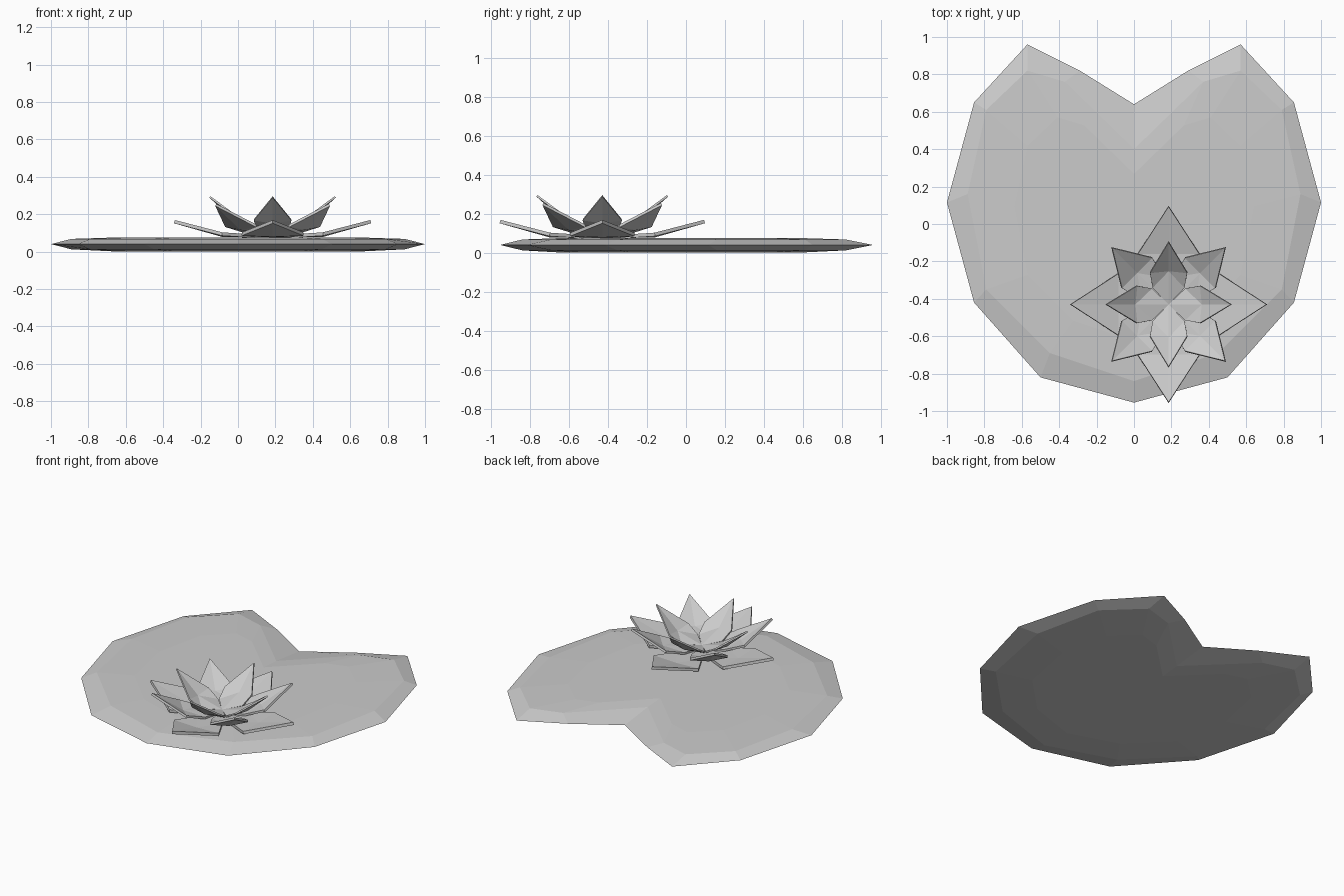
import bpy, bmesh, math
from mathutils import Vector, Matrix

if "Cube" in bpy.data.objects:
    bpy.data.objects.remove(bpy.data.objects["Cube"])


def make_object(name, bm):
    bmesh.ops.recalc_face_normals(bm, faces=bm.faces[:])
    mesh = bpy.data.meshes.new(name)
    bm.to_mesh(mesh)
    bm.free()
    ob = bpy.data.objects.new(name, mesh)
    bpy.context.collection.objects.link(ob)
    return ob


def mirrored(half):
    # half outline runs from the notch to the front tip; both ends lie on x = 0
    return half + [(-x, y) for x, y in half[-2:0:-1]]


# Lily pad: heart-like rim, bevelled to a slightly domed top and bottom
rim = mirrored([(0, .64), (.29, .82), (.57, .96), (.855, .65), (1, .115),
                (.855, -.42), (.5, -.82), (0, -.955)])
inner = mirrored([(0, .40), (.37, .76), (.57, .82), (.79, .61), (.89, .16),
                  (.79, -.35), (.45, -.69), (0, -.84)])
core = [(x * .72, y * .72 - .02) for x, y in inner]

bm = bmesh.new()
layers = [(core, .0), (inner, .012), (rim, .04), (inner, .068), (core, .076)]
rings = [[bm.verts.new((x, y, z)) for x, y in pts] for pts, z in layers]
n = len(rim)
for a, b in zip(rings, rings[1:]):
    for i in range(n):
        j = (i + 1) % n
        bm.faces.new((a[i], a[j], b[j], b[i]))
for ring, z in ((rings[0], 0), (rings[-1], .076)):
    c = bm.verts.new((0, 0, z))
    for i in range(n):
        bm.faces.new((c, ring[i], ring[(i + 1) % n]))
make_object("lily_pad", bm)


# Flower: rings of four pointed, cupped petals
def petal_ring(name, base, low, wide, tip, rib, thickness, start):
    """low/wide are (radius, half width, z); base/rib/tip are (radius, z)."""
    bm = bmesh.new()
    for k in range(4):
        rot = (Matrix.Translation((.185, -.43, 0))
               @ Matrix.Rotation(start + k * math.pi / 2, 4, 'Z'))

        def v(r, w, z):
            return bm.verts.new(rot @ Vector((r, w, z)))
        b, m, t = v(base[0], 0, base[1]), v(rib[0], 0, rib[1]), v(tip[0], 0, tip[1])
        for s in (1, -1):
            lo = v(low[0], s * low[1], low[2])
            wi = v(wide[0], s * wide[1], wide[2])
            for tri in ((b, m, lo), (lo, m, wi), (wi, m, t)):
                bm.faces.new(tri if s < 0 else tri[::-1])
    bmesh.ops.recalc_face_normals(bm, faces=bm.faces[:])
    ob = make_object(name, bm)
    mod = ob.modifiers.new("thickness", 'SOLIDIFY')
    mod.thickness = thickness
    mod.offset = 0
    return ob


petal_ring("outer_petals", (0, .082), (.13, .09, .085), (.27, .165, .094),
           (.525, .16), (.27, .088), .018, 0)
petal_ring("middle_petals", (0, .095), (.12, .085, .105), (.24, .115, .138),
           (.43, .25), (.24, .122), .014, math.pi / 4)
petal_ring("inner_petals", (0, .108), (.09, .085, .122), (.17, .10, .17),
           (.335, .292), (.18, .155), .01, 0)
